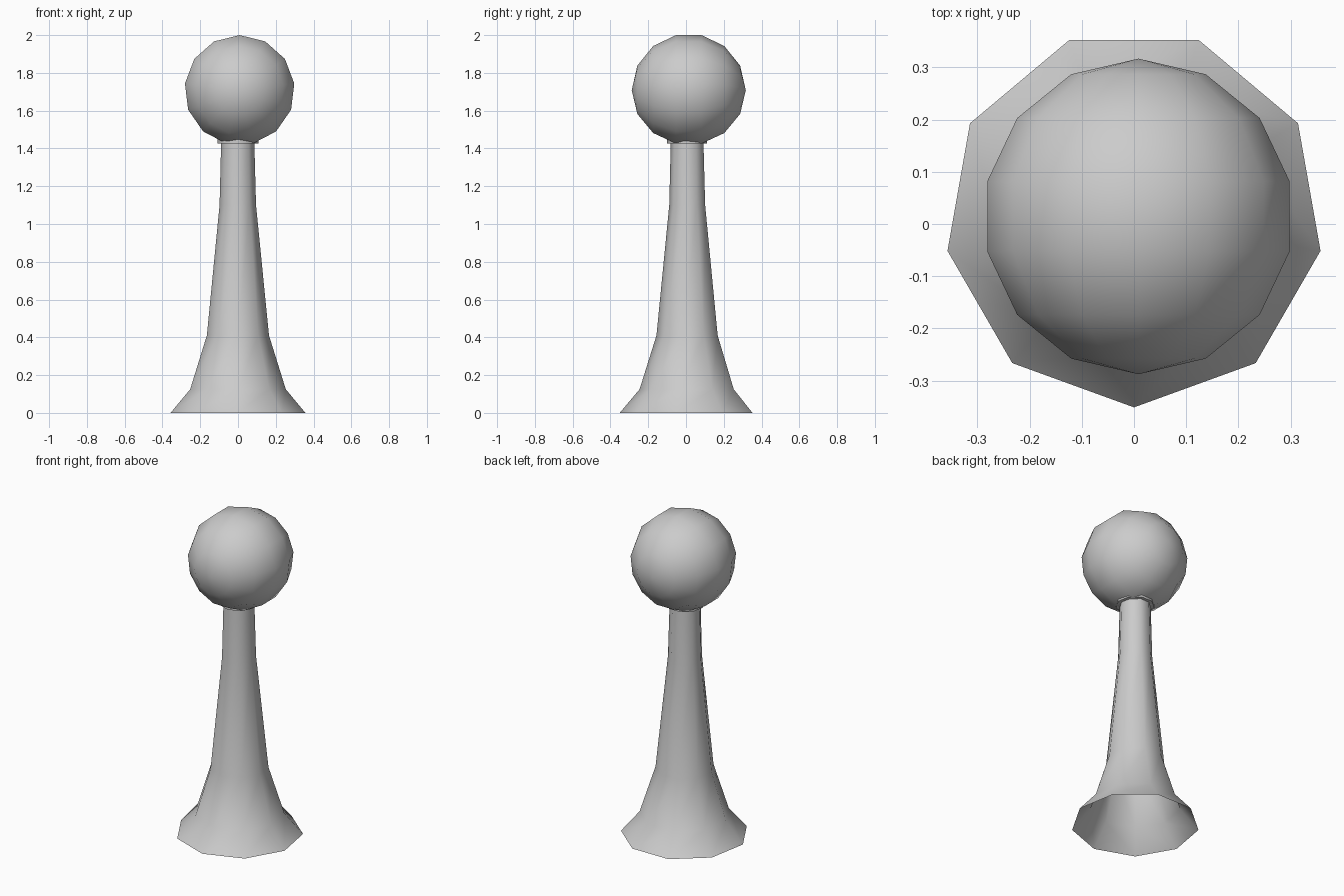
import bpy, bmesh, math
from mathutils import Matrix

cube = bpy.data.objects.get("Cube")
if cube:
    bpy.data.objects.remove(cube, do_unlink=True)

# Single flat grey
grey = bpy.data.materials.new("plain_grey")
grey.use_nodes = True
COLOUR = (0.6, 0.6, 0.6, 1.0)
grey.diffuse_color = COLOUR
grey.node_tree.nodes["Principled BSDF"].inputs["Base Color"].default_value = COLOUR


def lathe(name, profile, sides, start, matrix, lean=(0, 0)):
    """Revolve (radius, height) points about z; zero radius makes a pole."""
    bm = bmesh.new()
    rings = []
    for r, h in profile:
        count = sides if r > 1e-5 else 1
        ring = []
        for i in range(count):
            a = start + math.tau * i / sides
            ring.append(bm.verts.new((r * math.cos(a) + lean[0] * h,
                                      r * math.sin(a) + lean[1] * h, h)))
        rings.append(ring)
    for low, high in zip(rings, rings[1:]):
        for i in range(sides):
            j = (i + 1) % sides
            corners = [low[i % len(low)], low[j % len(low)],
                       high[j % len(high)], high[i % len(high)]]
            face = bm.faces.new(list(dict.fromkeys(corners)))
            face.smooth = True
    bm.transform(matrix)
    mesh = bpy.data.meshes.new(name)
    bm.to_mesh(mesh)
    bm.free()
    mesh.set_sharp_from_angle(angle=math.radians(50))
    mesh.materials.append(grey)
    obj = bpy.data.objects.new(name, mesh)
    bpy.context.collection.objects.link(obj)


BACK_TURN = -math.pi / 2

# Flared nine-sided hollow stem, open at the foot
stem_profile = [(0.3625, 0), (0.257, 0.125), (0.167, 0.41),
                (0.098, 1.1), (0.089, 1.44)]
lathe("stem", stem_profile, 9, BACK_TURN,
      Matrix.Translation((0, 0.0115, 0)), lean=(-0.001, -0.002))

# Thin collar under the ball, with a flat underside
lathe("collar", [(0.085, 1.427), (0.11, 1.427), (0.11, 1.455)], 9, BACK_TURN,
      Matrix.Translation((-0.001, 0.009, 0)))

# Low-poly ball with its poles facing front and back
RINGS, RADIUS = 7, 0.299
ball_profile = [(RADIUS * math.sin(math.pi * k / RINGS),
                 -1.01 * RADIUS * math.cos(math.pi * k / RINGS))
                for k in range(RINGS + 1)]
lathe("ball", ball_profile, 13, math.pi / 2,
      Matrix.Translation((0.0085, 0.0145, 1.7085)) @ Matrix.Rotation(math.pi / 2, 4, "X"))
